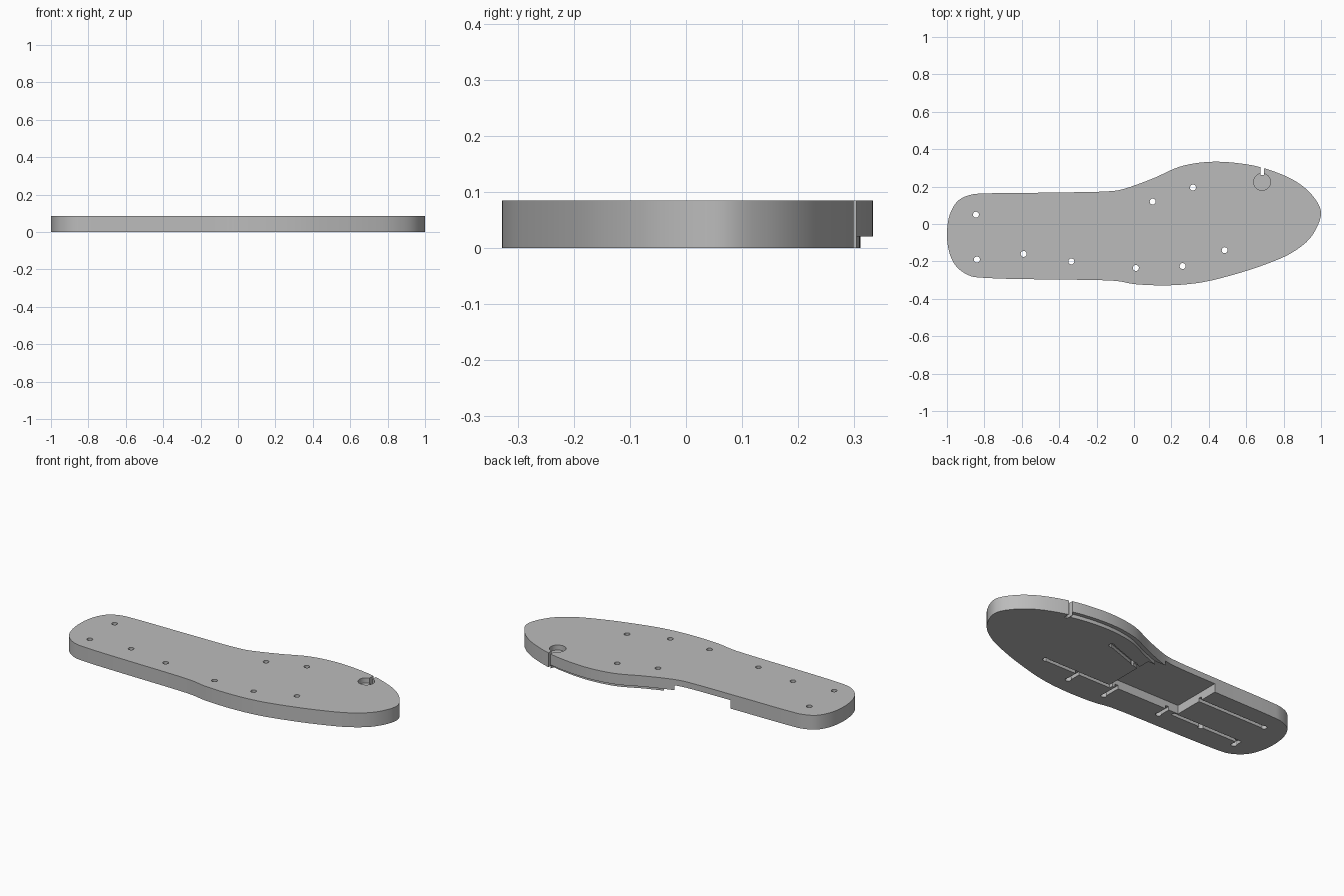
import bpy, bmesh, math
from mathutils import Vector

if "Cube" in bpy.data.objects:
    bpy.data.objects.remove(bpy.data.objects["Cube"], do_unlink=True)

TOP = 0.085

grey = bpy.data.materials.new("matte_grey")
grey.use_nodes = True
grey.diffuse_color = (0.5, 0.5, 0.5, 1)
grey.node_tree.nodes["Principled BSDF"].inputs["Base Color"].default_value = (0.5, 0.5, 0.5, 1)


def prism(name, pts, z0, z1):
    """Extrude a flat outline between two heights."""
    bm = bmesh.new()
    face = bm.faces.new([bm.verts.new((p[0], p[1], z0)) for p in pts])
    ext = bmesh.ops.extrude_face_region(bm, geom=[face])
    for v in ext["geom"]:
        if isinstance(v, bmesh.types.BMVert):
            v.co.z = z1
    bmesh.ops.recalc_face_normals(bm, faces=bm.faces[:])
    mesh = bpy.data.meshes.new(name)
    bm.to_mesh(mesh)
    bm.free()
    mesh.materials.append(grey)
    ob = bpy.data.objects.new(name, mesh)
    bpy.context.collection.objects.link(ob)
    return ob


def smooth_loop(pts, steps=6):
    """Closed Catmull-Rom curve through the points."""
    out, n = [], len(pts)
    for i in range(n):
        a, b, c, d = (Vector(pts[(i + k) % n]) for k in (-1, 0, 1, 2))
        # centripetal spacing keeps uneven spans from overshooting
        t1 = (b - a).length ** 0.5
        t2 = t1 + (c - b).length ** 0.5
        t3 = t2 + (d - c).length ** 0.5
        for s in range(steps):
            t = t1 + (t2 - t1) * s / steps
            p = a.lerp(b, t / t1)
            q = b.lerp(c, (t - t1) / (t2 - t1))
            r = c.lerp(d, (t - t2) / (t3 - t2))
            pq = p.lerp(q, t / t2)
            qr = q.lerp(r, (t - t1) / (t3 - t1))
            out.append(pq.lerp(qr, (t - t1) / (t2 - t1)))
    return out


def cut(name, pts, z0, z1):
    """Subtract a prism from the sole."""
    tool = prism(name, pts, z0, z1)
    tool.hide_render = True
    mod = sole.modifiers.new(name, "BOOLEAN")
    mod.operation, mod.solver, mod.object = "DIFFERENCE", "EXACT", tool
    bpy.context.view_layer.objects.active = sole
    bpy.ops.object.modifier_apply(modifier=mod.name)
    bpy.data.objects.remove(tool, do_unlink=True)


def circle(x, y, r, n):
    return [(x + r * math.cos(math.tau * i / n), y + r * math.sin(math.tau * i / n)) for i in range(n)]


def rect(x0, y0, x1, y1):
    return [(x0, y0), (x1, y0), (x1, y1), (x0, y1)]


def strip(a, b, w=0.011):
    """Narrow rectangle running from a to b."""
    a, b = Vector(a), Vector(b)
    d = (b - a).normalized() * w
    n = Vector((-d.y, d.x))
    return [a - d - n, b + d - n, b + d + n, a - d + n]


# Foot outline, clockwise from the heel
outline = smooth_loop([
    (-1, -.06), (-.985, .05), (-.94, .125), (-.87, .157), (-.8, .163), (-.45, .168), (-.12, .176),
    (-.06, .186), (.1, .243), (.25, .308), (.4, .332), (.55, .326), (.7, .297), (.87, .225),
    (.96, .145), (1, .06), (.95, -.065), (.85, -.15), (.7, -.217), (.5, -.28), (.35, -.314),
    (.18, -.328), (0, -.321), (-.07, -.308), (-.13, -.302), (-.8, -.288), (-.88, -.276),
    (-.95, -.227), (-.985, -.16)])
sole = prism("insole", outline, 0, TOP)

# Rebate along the lower edge of the arch side
edge = [(i, p) for i, p in enumerate(outline) if p.y > 0 and -.06 < p.x < .69]
inner, outer = [], []
for i, p in edge:
    d = (outline[i + 1] - outline[i - 1]).normalized()
    n = Vector((-d.y, d.x))
    inner.append(p - n * 0.022)
    outer.append(p + n * 0.03)
cut("edge_rebate", inner + outer[::-1], -.1, 0.021)

# Electronics pocket open to the side
cut("pocket", rect(-.41, -.13, .06, .187), -.1, .05)

# Wire channels on the underside
channels = [
    ((.485, -.14), (.05, -.14)), ((.26, -.225), (.26, -.14)), ((.01, -.235), (.01, -.12)),
    ((-.335, -.2), (-.335, -.12)), ((-.4, -.15), (-.84, -.15)), ((-.84, -.19), (-.84, -.15)),
    ((-.4, .05), (-.845, .05)), ((.315, .195), (.05, .103))]
for a, b in channels:
    cut("wire_channel", strip(a, b), -.1, .02)

# Sensor holes through the sole
for x, y in [(-.845, .05), (-.84, -.19), (-.59, -.16), (-.335, -.2), (.01, -.235),
             (.26, -.225), (.485, -.14), (.1, .12), (.315, .195)]:
    cut("sensor_hole", circle(x, y, .016, 20), -.1, .2)

# Round recess at the toe with its slot to the edge
cut("toe_recess", circle(.685, .225, .045, 40), .055, .2)
cut("toe_slot", rect(.676, .262, .695, .4), -.1, .2)

bpy.ops.object.select_all(action="DESELECT")
sole.select_set(True)
bpy.context.view_layer.objects.active = sole
bpy.ops.object.shade_smooth_by_angle(angle=math.radians(30))
